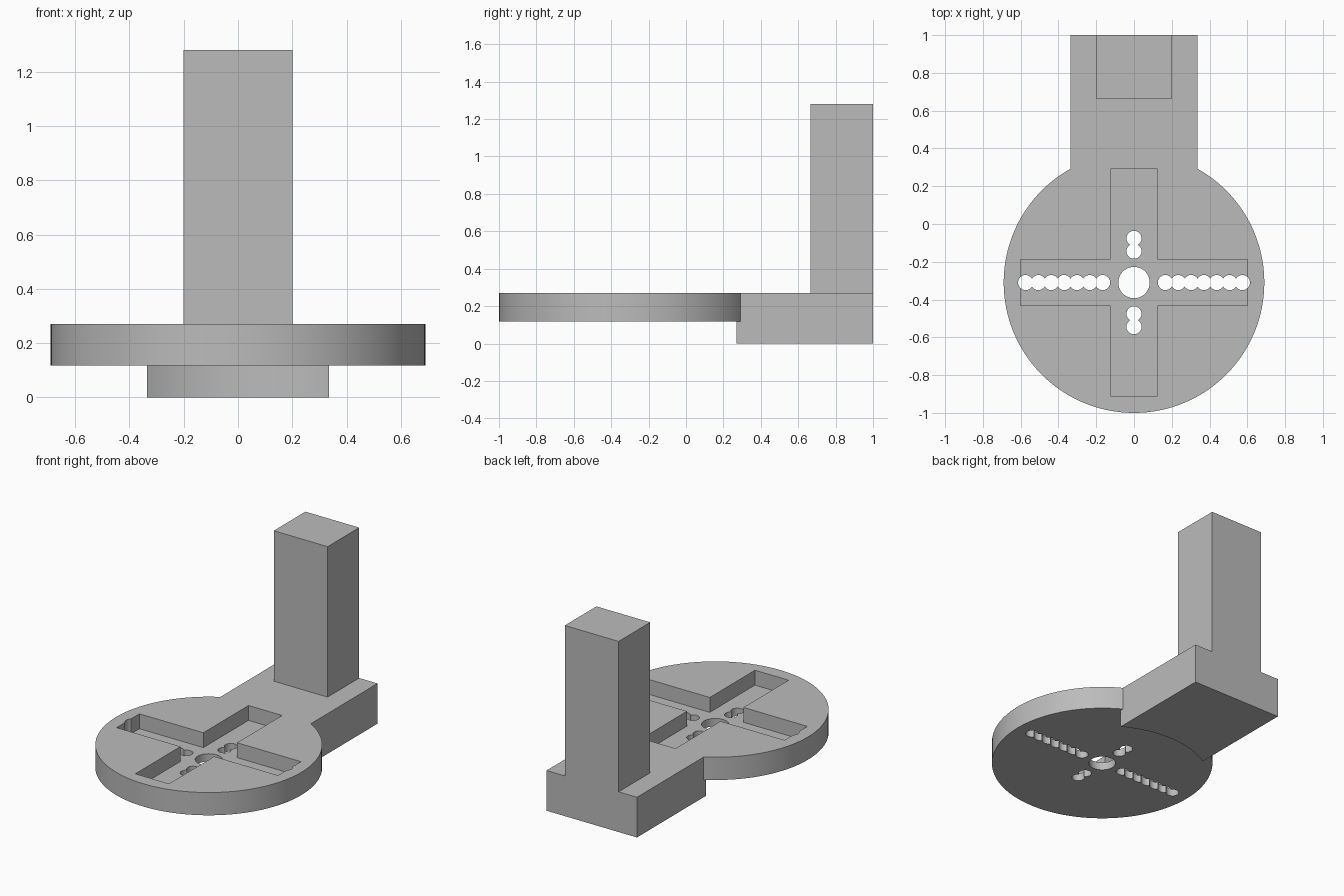
import bpy
from math import radians

if "Cube" in bpy.data.objects:
    bpy.data.objects.remove(bpy.data.objects["Cube"], do_unlink=True)

grey = bpy.data.materials.new("plain grey")
grey.use_nodes = True
colour = (0.5, 0.5, 0.5, 1)
grey.diffuse_color = colour
grey.node_tree.nodes["Principled BSDF"].inputs["Base Color"].default_value = colour

DISC_Y = -0.31     # centre of the round plate
UNDER, TOP = 0.117, 0.27
FLOOR = 0.17       # bottom of the cross-shaped recess


def box(name, x, y0, y1, z0, z1):
    """Box centred on x = 0 with half width x."""
    bpy.ops.mesh.primitive_cube_add(size=1, location=(0, (y0 + y1) / 2, (z0 + z1) / 2))
    ob = bpy.context.object
    ob.name = name
    ob.scale = (2 * x, y1 - y0, z1 - z0)
    bpy.ops.object.transform_apply(location=True, rotation=True, scale=True)
    ob.data.materials.append(grey)
    return ob


def cylinder(name, r, x, y, z0, z1, sides):
    bpy.ops.mesh.primitive_cylinder_add(vertices=sides, radius=r, depth=z1 - z0,
                                        location=(x, y, (z0 + z1) / 2))
    ob = bpy.context.object
    ob.name = name
    bpy.ops.object.transform_apply(location=True, rotation=True, scale=True)
    ob.data.materials.append(grey)
    return ob


def combine(target, other, operation):
    """Apply a boolean and discard the second solid."""
    mod = target.modifiers.new("boolean", 'BOOLEAN')
    mod.operation = operation
    mod.solver = 'EXACT'
    mod.object = other
    bpy.context.view_layer.objects.active = target
    bpy.ops.object.modifier_apply(modifier=mod.name)
    bpy.data.objects.remove(other, do_unlink=True)


# Mounting block, hollowed beneath the plate by a concave arc
body = box("stand_body", 0.336, 0.2, 1, 0, TOP)
combine(body, cylinder("arc_cutter", 0.67, 0, DISC_Y, -0.1, UNDER, 128), 'DIFFERENCE')

# Round plate and upright column
combine(body, cylinder("round_plate", 0.69, 0, DISC_Y, UNDER, TOP, 128), 'UNION')
combine(body, box("column", 0.2, 0.665, 1, 0.2, 1.28), 'UNION')

# Cross-shaped recess
combine(body, box("wide_slot", 0.6, DISC_Y - 0.121, DISC_Y + 0.121, FLOOR, 0.4), 'DIFFERENCE')
combine(body, box("long_slot", 0.125, DISC_Y - 0.6, DISC_Y + 0.6, FLOOR, 0.4), 'DIFFERENCE')

# Centre hole and the rows of overlapping small holes
combine(body, cylinder("centre_hole", 0.083, 0, DISC_Y, 0, 0.4, 48), 'DIFFERENCE')
for dx, dy, count in ((1, 0, 7), (-1, 0, 7), (0, 1, 2), (0, -1, 2)):
    for i in range(count):
        d = 0.166 + 0.068 * i
        hole = cylinder("small_hole", 0.04, dx * d, DISC_Y + dy * d, 0, 0.4, 24)
        combine(body, hole, 'DIFFERENCE')

bpy.ops.object.select_all(action='DESELECT')
body.select_set(True)
bpy.context.view_layer.objects.active = body
bpy.ops.object.shade_smooth_by_angle(angle=radians(30))
